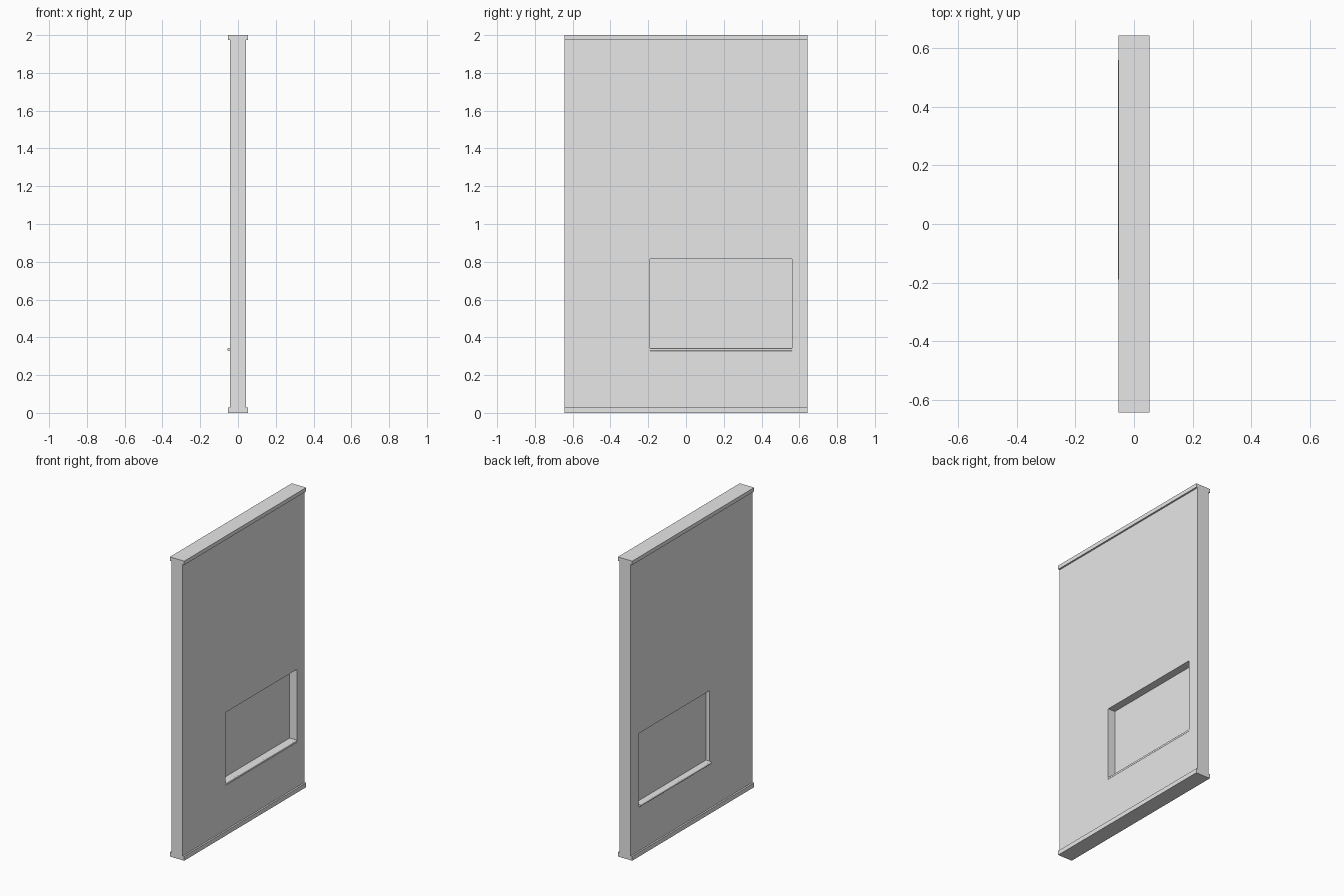
import bpy
import bmesh

cube = bpy.data.objects.get("Cube")
if cube:
    bpy.data.objects.remove(cube, do_unlink=True)

HALF_X, HALF_Y, HEIGHT = 0.042, 0.643, 2.0
SEAM_Z = 0.97
TRIM_X = 0.053
WIN_Y0, WIN_Y1, WIN_Z0, WIN_Z1 = -0.19, 0.56, 0.327, 0.814
PANE_X = -0.012

grey = bpy.data.materials.new("light_grey")
grey.use_nodes = True
grey.diffuse_color = (0.8, 0.8, 0.8, 1)
grey.node_tree.nodes["Principled BSDF"].inputs["Base Color"].default_value = (0.8, 0.8, 0.8, 1)


def make_object(name, bm):
    mesh = bpy.data.meshes.new(name)
    bm.to_mesh(mesh)
    bm.free()
    mesh.materials.append(grey)
    obj = bpy.data.objects.new(name, mesh)
    bpy.context.collection.objects.link(obj)
    return obj


def box(name, x, y, z):
    """Box from (low, high) ranges on each axis."""
    bm = bmesh.new()
    bmesh.ops.create_cube(bm, size=1)
    for v in bm.verts:
        for i, (low, high) in enumerate((x, y, z)):
            v.co[i] = high if v.co[i] > 0 else low
    return make_object(name, bm)


# Wall slab: a grid of cells around the window on each broad face
bm = bmesh.new()
ys = (-HALF_Y, WIN_Y0, WIN_Y1, HALF_Y)
zs = (0, WIN_Z0, WIN_Z1, SEAM_Z, HEIGHT)


def quad(*points):
    return bm.faces.new([bm.verts.new(p) for p in points])


for x in (-HALF_X, HALF_X):
    for y0, y1 in zip(ys, ys[1:]):
        for z0, z1 in zip(zs, zs[1:]):
            if (y0, z0) != (WIN_Y0, WIN_Z0):
                quad((x, y0, z0), (x, y1, z0), (x, y1, z1), (x, y0, z1))

# Top, bottom and ends, split to meet the grid
for z in (0, HEIGHT):
    for y0, y1 in zip(ys, ys[1:]):
        quad((-HALF_X, y0, z), (HALF_X, y0, z), (HALF_X, y1, z), (-HALF_X, y1, z))
for y in (-HALF_Y, HALF_Y):
    for z0, z1 in zip(zs, zs[1:]):
        quad((-HALF_X, y, z0), (HALF_X, y, z0), (HALF_X, y, z1), (-HALF_X, y, z1))

# Window reveals through the thickness
for y in (WIN_Y0, WIN_Y1):
    quad((-HALF_X, y, WIN_Z0), (HALF_X, y, WIN_Z0), (HALF_X, y, WIN_Z1), (-HALF_X, y, WIN_Z1))
for z in (WIN_Z0, WIN_Z1):
    quad((-HALF_X, WIN_Y0, z), (HALF_X, WIN_Y0, z), (HALF_X, WIN_Y1, z), (-HALF_X, WIN_Y1, z))

bmesh.ops.remove_doubles(bm, verts=bm.verts, dist=0.0001)
bmesh.ops.recalc_face_normals(bm, faces=bm.faces)
# Lower end panels face inward
ends = [f for f in bm.faces
        if abs(f.calc_center_median().y) > HALF_Y - 0.001 and f.calc_center_median().z < SEAM_Z]
bmesh.ops.reverse_faces(bm, faces=ends)
make_object("wall", bm)

# Thin pane set inside the opening
box("window_pane", (PANE_X - 0.002, PANE_X + 0.002), (WIN_Y0, WIN_Y1), (WIN_Z0, WIN_Z1))

# Rounded sill, flush on one side and projecting on the other
sill = box("window_sill", (-0.055, HALF_X), (WIN_Y0, WIN_Y1), (WIN_Z0, WIN_Z0 + 0.016))
bm = bmesh.new()
bm.from_mesh(sill.data)
long_edges = [e for e in bm.edges if abs(e.verts[0].co.y - e.verts[1].co.y) > 0.1]
bmesh.ops.bevel(bm, geom=long_edges, offset=0.006, segments=3, profile=0.5, affect='EDGES')
bm.to_mesh(sill.data)
bm.free()

# Trim strips along the top and bottom of both broad faces
for side, sign in (("left", 1), ("right", -1)):
    x_range = sorted((sign * HALF_X, sign * TRIM_X))
    box(f"top_trim_{side}", x_range, (-HALF_Y, HALF_Y), (HEIGHT - 0.026, HEIGHT))
    box(f"bottom_trim_{side}", x_range, (-HALF_Y, HALF_Y), (0, 0.029))
